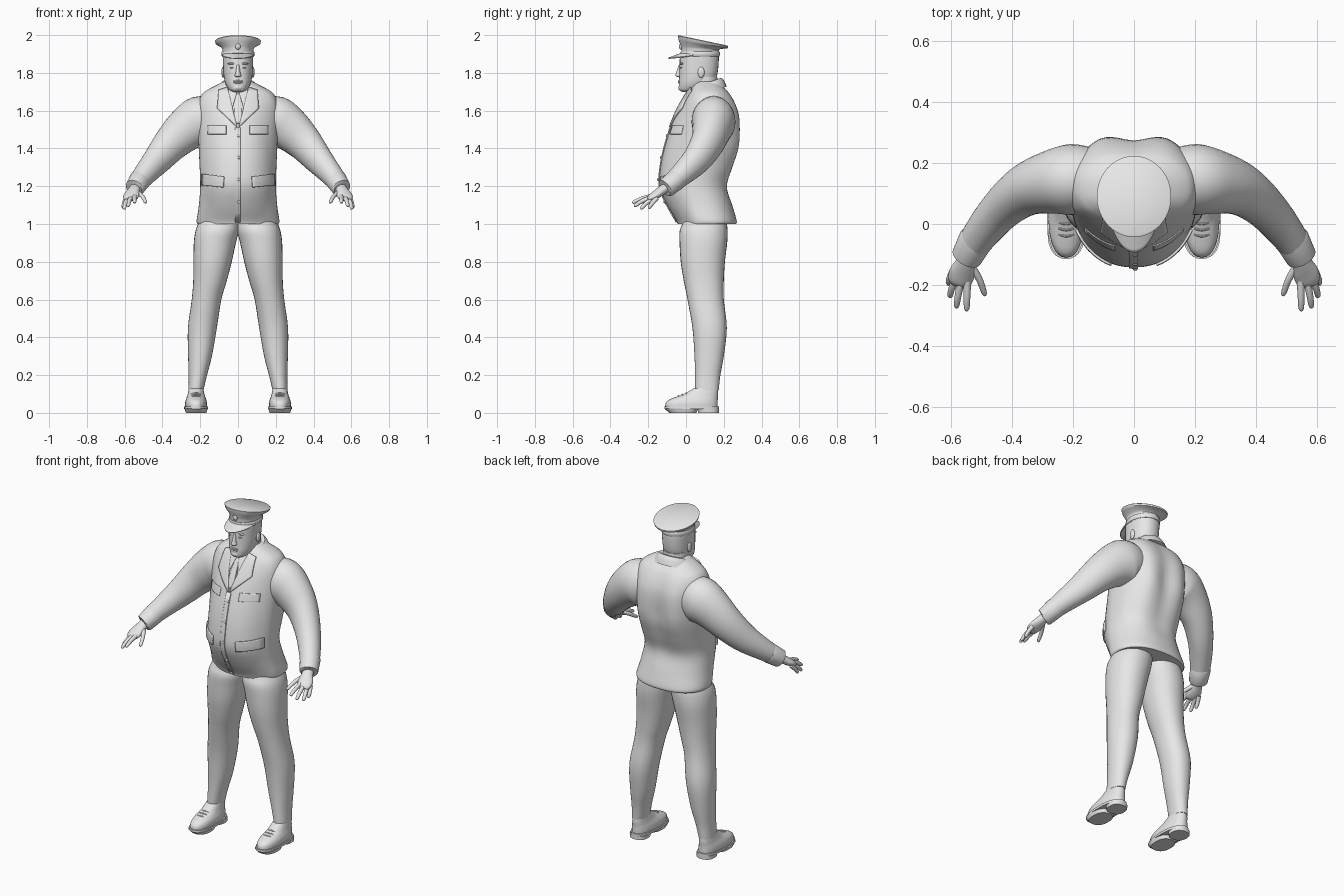
import bpy, bmesh, math
from mathutils import Vector
from mathutils.bvhtree import BVHTree

if "Cube" in bpy.data.objects:
    bpy.data.objects.remove(bpy.data.objects["Cube"])

grey = bpy.data.materials.new("plain_grey")
grey.use_nodes = True
grey.diffuse_color = (0.8, 0.8, 0.8, 1)
grey.node_tree.nodes["Principled BSDF"].inputs["Base Color"].default_value = (0.8, 0.8, 0.8, 1)
parts = []


def finish(name, bm):
    bmesh.ops.recalc_face_normals(bm, faces=bm.faces[:])
    mesh = bpy.data.meshes.new(name)
    bm.to_mesh(mesh)
    bm.free()
    mesh.materials.append(grey)
    obj = bpy.data.objects.new(name, mesh)
    bpy.context.collection.objects.link(obj)
    parts.append(obj)
    return obj


def spline(keys, steps):
    """Smooth in-between values for a list of number tuples."""
    k = [Vector(v) for v in keys]
    out = []
    for i in range(len(k) - 1):
        p0, p1, p2, p3 = k[max(i - 1, 0)], k[i], k[i + 1], k[min(i + 2, len(k) - 1)]
        for j in range(steps):
            t = j / steps
            if steps == 1:
                out.append(p1)
                continue
            out.append(0.5 * (2 * p1 + (p2 - p0) * t + (2 * p0 - 5 * p1 + 4 * p2 - p3) * t ** 2
                              + (3 * p1 - p0 - 3 * p2 + p3) * t ** 3))
    return out + [k[-1]]


def loft(name, keys, side=1, steps=4, n=32, power=2.0, follow=False, warp=None):
    """Skin over rings (x, y, z, radius a, radius b, shear); follow turns rings along the path."""
    rings = spline([tuple(k) + (0,) * (6 - len(k)) for k in keys], steps)
    bm = bmesh.new()
    loops = []
    for i, r in enumerate(rings):
        c = Vector(r[:3])
        ax, ay = Vector((1, 0, 0)), Vector((0, 1, r[5]))
        if follow:
            t = Vector(rings[min(i + 1, len(rings) - 1)][:3]) - Vector(rings[max(i - 1, 0)][:3])
            ax = t.cross(Vector((0, 0, 1))).normalized()
            ay = ax.cross(t).normalized()
        loop = []
        for j in range(n):
            a = math.tau * j / n
            ca, sa = math.cos(a), math.sin(a)
            u = math.copysign(abs(ca) ** (2 / power), ca) * r[3]
            v = math.copysign(abs(sa) ** (2 / power), sa) * r[4]
            p = c + ax * u + ay * v
            if warp:
                p = warp(p)
            loop.append(bm.verts.new((p.x * side, p.y, p.z)))
        loops.append(loop)
    for lo, hi in zip(loops, loops[1:]):
        for j in range(n):
            bm.faces.new((lo[j], lo[(j + 1) % n], hi[(j + 1) % n], hi[j]))
    bm.faces.new(loops[0])
    bm.faces.new(loops[-1])
    return finish(name, bm)


def span(rows, x=0):
    """Rows of (z, front y, back y, half width) turned into loft rings."""
    return [(x, (f + b) / 2, z, w, (b - f) / 2) for z, f, b, w in rows]


def sheet(name, fn, nu, nv, thick):
    bm = bmesh.new()
    g = [[bm.verts.new(fn(i / nu, j / nv)) for j in range(nv + 1)] for i in range(nu + 1)]
    for i in range(nu):
        for j in range(nv):
            bm.faces.new((g[i][j], g[i + 1][j], g[i + 1][j + 1], g[i][j + 1]))
    obj = finish(name, bm)
    mod = obj.modifiers.new("thickness", "SOLIDIFY")
    mod.thickness, mod.offset = thick, 0
    return obj


def ball(name, pos, size):
    bm = bmesh.new()
    bmesh.ops.create_uvsphere(bm, u_segments=16, v_segments=10, radius=1)
    bmesh.ops.scale(bm, vec=size, verts=bm.verts)
    bmesh.ops.translate(bm, vec=pos, verts=bm.verts)
    return finish(name, bm)


# Jacket body: shoulder blades beside a spine groove, belly narrowing to the front
def shape_body(p):
    if p.y > 0.1:
        fade = max(0, 1 - abs(p.z - 1.45) / 0.35)
        p.y += fade * (0.014 * math.exp(-((abs(p.x) - 0.115) / 0.05) ** 2)
                       - 0.018 * math.exp(-(p.x / 0.045) ** 2))
    else:
        p.y += 0.03 * min(1, max(0, (0.05 - p.y) / 0.1)) * (p.x / 0.2) ** 2
    return p


jacket = loft("jacket_body", span([
    (1.0, -.045, .265, .214), (1.02, -.053, .268, .219), (1.1, -.10, .245, .207),
    (1.2, -.14, .22, .2), (1.3, -.135, .25, .203), (1.4, -.115, .28, .208),
    (1.5, -.085, .287, .212), (1.58, -.055, .282, .213), (1.64, -.025, .262, .21),
    (1.685, .002, .237, .192), (1.71, .02, .215, .162), (1.735, .035, .19, .115),
    (1.755, .05, .175, .075)]),
    n=64, power=2.3, warp=shape_body)
surface = BVHTree.FromPolygons([v.co for v in jacket.data.vertices],
                               [p.vertices[:] for p in jacket.data.polygons])


def on_jacket(x, z, lift):
    """Point on the jacket front, raised along the surface normal."""
    spot, normal = surface.ray_cast(Vector((x, -1, z)), Vector((0, 1, 0)))[:2]
    return spot + normal * lift


def patch(name, corners, side=1, lift=0.003, thick=0.006):
    """Cloth plate lying on the jacket front; corners are (x, z)."""
    a, b, c, d = [Vector((x * side, z)) for x, z in corners]

    def fn(u, v):
        p = a.lerp(b, u).lerp(d.lerp(c, u), v)
        return on_jacket(p.x, p.y, lift)
    return sheet(name, fn, 8, 10, thick)


def box(x0, x1, z0, z1):
    return [(x0, z1), (x1, z1), (x1, z0), (x0, z0)]


# Jacket front, buttons, collar and tie
patch("jacket_placket", box(-.016, .012, 1.01, 1.51))
patch("tie", [(-.014, 1.69), (.014, 1.69), (.02, 1.53), (-.02, 1.53)])
loft("jacket_collar", [(0, .112, 1.7, .118, .104, .26), (0, .108, 1.728, .102, .094, .33),
                       (0, .104, 1.744, .088, .084, .36)], steps=3)
for i in range(4):
    z = 1.12 + i * 0.115
    ball("jacket_button", on_jacket(.004, z, .007), (.008, .004, .008))

# Cap: band, flared crown, peak, strap and badge
loft("cap_crown", [(0, .075, 1.885, .082, .099), (0, .075, 1.925, .083, .1, -.04),
                   (0, .078, 1.935, .088, .105, -.08), (0, .086, 1.949, .11, .124, -.16),
                   (0, .09, 1.957, .119, .131, -.2), (0, .09, 1.968, .122, .133, -.21),
                   (0, .09, 1.972, .116, .127, -.21)], steps=1, n=48)
loft("cap_band", [(0, .075, 1.888, .084, .101), (0, .075, 1.892, .087, .104),
                  (0, .075, 1.91, .087, .104), (0, .075, 1.914, .084, .101)], steps=1, n=48)


def peak(u, v):
    a = math.radians(-75 + 150 * u)
    grow = v * max(0, math.cos(a * 1.2)) ** 0.7
    return (math.sin(a) * (.084 + .008 * grow), .075 - math.cos(a) * (.1 + .068 * grow),
            1.903 - .026 * grow - .008 * (1 - math.cos(a)))


sheet("cap_peak", peak, 24, 6, .006)
ball("cap_badge", (0, -.027, 1.94), (.014, .01, .017))

# Head and face
loft("neck", span([(1.62, .03, .18, .08), (1.7, .03, .172, .074), (1.78, .03, .165, .07)]))
loft("head", span([(1.7, -.02, .05, .026), (1.71, -.036, .09, .046), (1.74, -.038, .135, .065),
                   (1.78, -.036, .162, .075), (1.84, -.034, .172, .079), (1.9, -.03, .172, .08),
                   (1.93, -.01, .155, .07)]), power=2.2)
loft("nose", span([(1.778, -.043, -.01, .012), (1.785, -.055, -.01, .018),
                   (1.8, -.052, -.01, .013), (1.845, -.037, -.01, .008)]), n=16)
for name, z, size in (("upper_lip", 1.757, .005), ("lower_lip", 1.749, .006)):
    ball(name, (0, -.033, z), (.024, .009, size))
ball("chin", (0, -.026, 1.722), (.026, .015, .016))

# Everything that comes in pairs
for side, label in ((1, "left_"), (-1, "right_")):
    ball(label + "eye", (.03 * side, -.024, 1.828), (.012, .007, .005))
    ball(label + "brow", (.031 * side, -.022, 1.849), (.024, .011, .006))
    ball(label + "ear", (.079 * side, .08, 1.803), (.009, .018, .029))

    # Lapel, shirt collar and pockets
    patch(label + "shirt_collar", [(.006, 1.69), (.05, 1.715), (.052, 1.64), (.03, 1.61)], side, .006)
    patch(label + "lapel", [(.055, 1.72), (.1, 1.705), (.108, 1.61), (.004, 1.51)], side, .005, .01)
    patch(label + "breast_pocket_flap", box(.062, .16, 1.475, 1.52), side, .001, .005)
    patch(label + "hip_pocket_flap", [(.072, 1.25), (.185, 1.265), (.185, 1.205), (.075, 1.195)],
          side, .004, .008)

    # Sleeve and cuff
    loft(label + "sleeve", [(.13, .15, 1.55, .1, .115), (.2, .146, 1.543, .116, .134),
                            (.27, .137, 1.503, .104, .118), (.35, .113, 1.43, .086, .098),
                            (.425, .057, 1.342, .071, .08), (.492, -.02, 1.265, .06, .062),
                            (.54, -.09, 1.205, .05, .05)], side, follow=True)
    loft(label + "cuff", [(.514, -.045, 1.24, .054, .054), (.518, -.053, 1.234, .057, .057),
                          (.547, -.107, 1.19, .051, .051), (.55, -.112, 1.187, .044, .044)],
         side, steps=1, follow=True)

    # Hand
    loft(label + "palm", [(.535, -.085, 1.205, .03, .027), (.55, -.125, 1.18, .032, .025),
                          (.563, -.16, 1.155, .042, .022), (.57, -.19, 1.137, .038, .017),
                          (.573, -.202, 1.129, .026, .008)], side, follow=True, n=20)
    fingers = {
        "index_finger": [(.546, -.185, 1.147), (.547, -.24, 1.132), (.548, -.285, 1.112)],
        "middle_finger": [(.566, -.182, 1.142), (.576, -.235, 1.12), (.582, -.275, 1.093)],
        "ring_finger": [(.582, -.172, 1.136), (.597, -.212, 1.108), (.603, -.24, 1.079)],
        "little_finger": [(.592, -.155, 1.137), (.604, -.18, 1.108), (.607, -.198, 1.082)],
        "thumb": [(.54, -.125, 1.175), (.507, -.18, 1.147), (.487, -.235, 1.112)]}
    for name, path in fingers.items():
        a, b, c = [Vector(p) for p in path]
        loft(label + name, [(*a, .013, .013), (*b, .011, .011), (*b.lerp(c, .8), .009, .009),
                            (*c, .003, .003)], side, follow=True, n=12)

    # Trouser leg: rows of (z, inner x, outer x, front y, back y)
    leg = [(1.05, .0, .19, .0, .2), (1.0, -.006, .212, -.02, .216), (.96, -.004, .226, -.034, .22),
           (.9, .011, .234, -.034, .218), (.8, .033, .236, -.028, .206), (.7, .059, .237, -.012, .2),
           (.6, .088, .245, .008, .2), (.45, .112, .265, .034, .216), (.3, .138, .264, .045, .2),
           (.2, .164, .261, .048, .182), (.13, .18, .262, .048, .174), (.118, .182, .262, .05, .173)]
    loft(label + "trouser_leg", [((i + o) / 2, (f + b) / 2, z, (o - i) / 2, (b - f) / 2)
                                 for z, i, o, f, b in leg], side, power=2.15)

    # Shoe
    loft(label + "shoe_upper", span([
        (.025, -.11, .168, .057), (.05, -.108, .168, .058), (.068, -.092, .168, .055),
        (.084, -.055, .169, .049), (.1, -.01, .17, .044), (.13, .04, .168, .038)], .222),
        side, power=2.3)
    for name, rows in (("shoe_welt", [(.02, -.115, .175, .063), (.034, -.115, .175, .063)]),
                       ("shoe_sole", [(.0, -.09, .055, .054), (.022, -.113, .065, .061)]),
                       ("shoe_heel", [(.0, .065, .174, .052), (.022, .062, .174, .054)])):
        loft(label + name, span(rows, .222), side, steps=1, power=2.4)
    for i in range(3):
        y, z = -.04 + i * .02, .09 + i * .0075
        loft(label + "shoe_lace", [(.198, y + .006, z - .006, .004, .004), (.222, y, z, .004, .004),
                                   (.246, y + .006, z - .006, .004, .004)], side, follow=True, n=8)

# Smooth shading with crisp edges
bpy.ops.object.select_all(action="DESELECT")
for obj in parts:
    obj.select_set(True)
bpy.context.view_layer.objects.active = parts[0]
bpy.ops.object.shade_smooth_by_angle(angle=math.radians(40))
